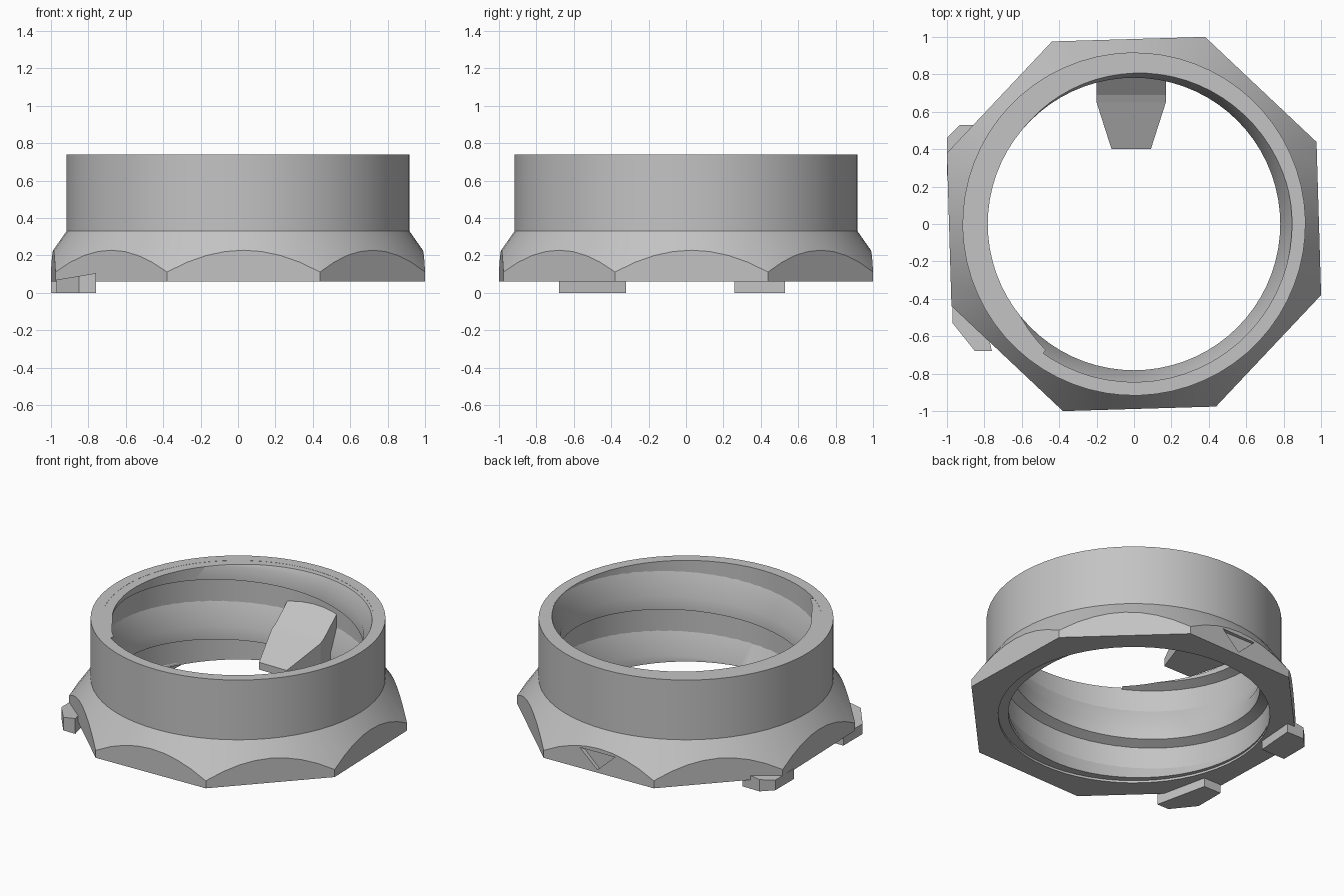
import bpy, bmesh
from math import sin, cos, radians, pi

cube = bpy.data.objects.get("Cube")
if cube:
    bpy.data.objects.remove(cube)

grey = bpy.data.materials.new("neutral grey")
grey.use_nodes = True
grey.diffuse_color = (0.55, 0.55, 0.55, 1)
grey.node_tree.nodes["Principled BSDF"].inputs["Base Color"].default_value = grey.diffuse_color


def skin(name, sections):
    """Skin a list of equal point loops into a capped solid."""
    bm = bmesh.new()
    loops = [[bm.verts.new(p) for p in s] for s in sections]
    n = len(loops[0])
    for a, b in zip(loops, loops[1:]):
        for i in range(n):
            j = (i + 1) % n
            bm.faces.new((a[i], a[j], b[j], b[i]))
    bm.faces.new(loops[0])
    bm.faces.new(loops[-1])
    bmesh.ops.recalc_face_normals(bm, faces=bm.faces)
    mesh = bpy.data.meshes.new(name)
    bm.to_mesh(mesh)
    bm.free()
    mesh.materials.append(grey)
    obj = bpy.data.objects.new(name, mesh)
    bpy.context.collection.objects.link(obj)
    return obj


def lathe(name, profile, n=64, turn=24.2):
    angles = [radians(turn) + 2 * pi * i / n for i in range(n)]
    return skin(name, [[(r * cos(a), r * sin(a), z) for a in angles] for r, z in profile])


def boolean(obj, cutter, op):
    m = obj.modifiers.new(op.lower(), "BOOLEAN")
    m.operation, m.solver, m.object = op, "EXACT", cutter
    cutter.hide_render = True


def smooth(obj, angle=30):
    bpy.ops.object.select_all(action="DESELECT")
    obj.select_set(True)
    bpy.context.view_layer.objects.active = obj
    for m in list(obj.modifiers):
        bpy.ops.object.modifier_apply(modifier=m.name)
    bpy.ops.object.shade_smooth_by_angle(angle=radians(angle))


# Collar and chamfered flange, trimmed to eight sides and bored through
body = lathe("threaded_ring", [(1.127, 0.03), (0.917, 0.33), (0.917, 0.74)])
octagon = lathe("octagon_trim", [(1.07, 0.06), (1.07, 0.9)], 8)
bore = lathe("bore_cutter", [(0.845, -0.1), (0.845, 0.9)])
boolean(body, octagon, "INTERSECT")
boolean(body, bore, "DIFFERENCE")

# Shallow triangular alignment mark on the back flat
mark = skin("mark_cutter", [[(-0.15, y, 0.2), (0.11, y, 0.2), (-0.02, y, 0.08)]
                            for y in (0.965, 1.1)])
boolean(body, mark, "DIFFERENCE")
smooth(body)

# Helical thread: steep underside, flat crest, long upper slope, trimmed at both rims
PITCH = 0.41
sections = []
for deg in range(-240, 596, 5):
    z = 0.1 + PITCH * (deg - 18) / 360
    a = radians(deg)
    sections.append([(r * cos(a), r * sin(a), z + dz) for r, dz in
                     ((0.86, -0.035), (0.782, 0), (0.782, 0.09), (0.86, 0.27))])
thread = skin("inner_thread", sections)
trim = lathe("thread_trim", [(0.9, 0.075), (0.9, 0.739)])
boolean(thread, trim, "INTERSECT")
smooth(thread)
for helper in (octagon, bore, mark, trim):
    bpy.data.objects.remove(helper)

# Ramped stop tongue, tapered toward the middle of the opening
tongue = [(0.12, 0.09, 0.40, 0.20, 0.25), (0.2, 0.17, 0.65, 0.21, 0.36),
          (0.2, 0.17, 0.69, 0.21, 0.38), (0.2, 0.17, 0.86, 0.21, 0.52)]
skin("stop_tongue", [[(-l, y, low), (r, y, low), (r, y, high), (-l, y, high)]
                     for l, r, y, low, high in tongue])


# Two locking lugs under the flange, with tops rising toward the bore
def lug(name, outline, inner, outer):
    xs = [x for x, y in outline]
    lo, hi = min(xs), max(xs)
    top = [(x, y, outer + (inner - outer) * (x - lo) / (hi - lo)) for x, y in outline]
    skin(name, [[(x, y, 0) for x, y in outline], top])


lug("front_lug", [(-0.97, -0.32), (-0.97, -0.53), (-0.85, -0.68), (-0.76, -0.68),
                  (-0.84, -0.32)], 0.105, 0.07)
lug("rear_lug", [(-0.82, 0.26), (-0.8, 0.53), (-0.93, 0.53), (-1.0, 0.46),
                 (-1.0, 0.26)], 0.1, 0.07)
